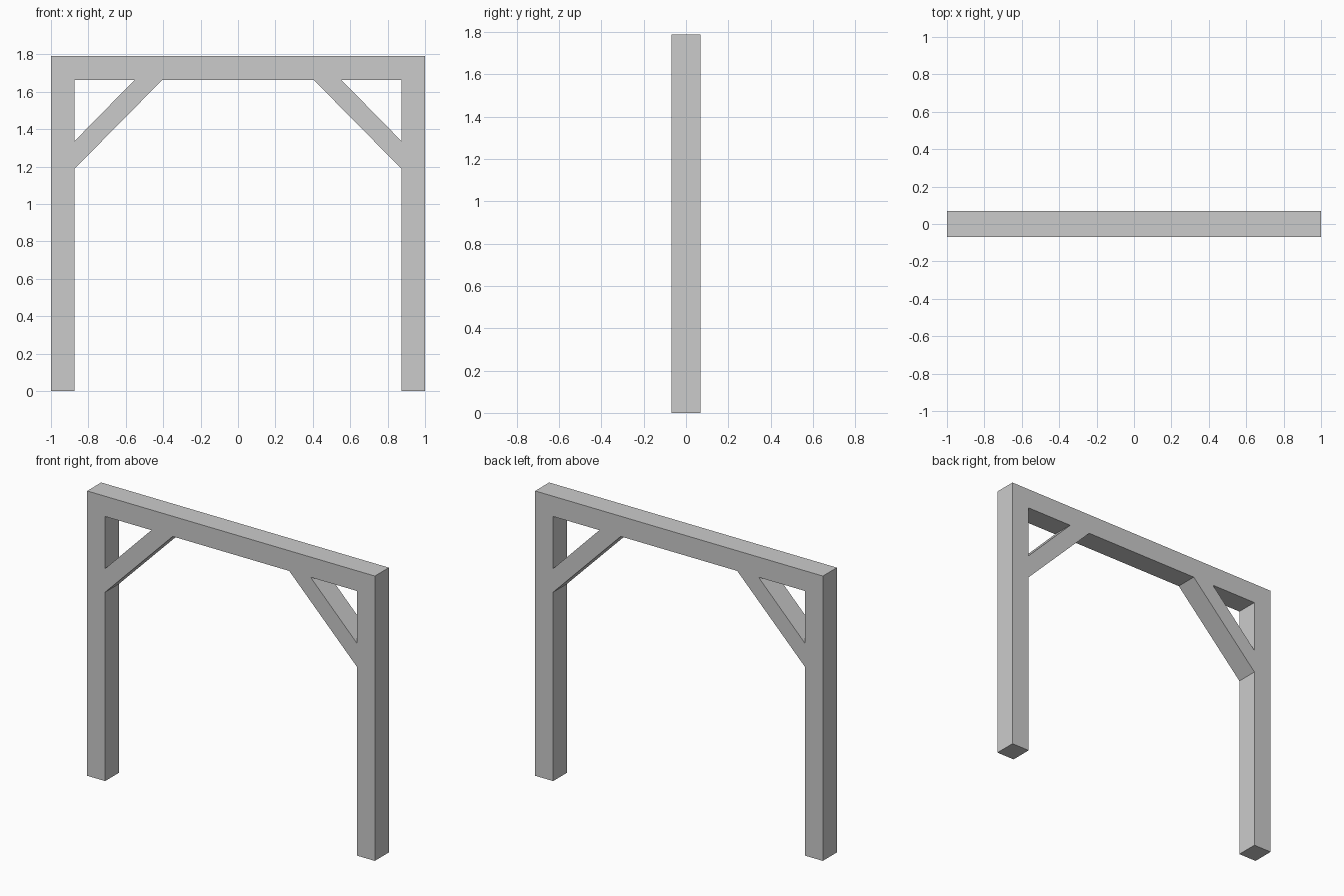
import bpy, bmesh

if "Cube" in bpy.data.objects:
    bpy.data.objects.remove(bpy.data.objects["Cube"])

HALF_W, TOP, DEPTH = 1.0, 1.79, 0.139
POST_IN, BEAM_BOTTOM = 0.875, 1.663


def prism(name, profile):
    """Extrude an x-z profile through the frame's depth."""
    bm = bmesh.new()
    face = bm.faces.new([bm.verts.new((x, -DEPTH / 2, z)) for x, z in profile])
    ext = bmesh.ops.extrude_face_region(bm, geom=[face])
    moved = [v for v in ext["geom"] if isinstance(v, bmesh.types.BMVert)]
    bmesh.ops.translate(bm, verts=moved, vec=(0, DEPTH, 0))
    bmesh.ops.recalc_face_normals(bm, faces=bm.faces)
    mesh = bpy.data.meshes.new(name)
    bm.to_mesh(mesh)
    bm.free()
    obj = bpy.data.objects.new(name, mesh)
    bpy.context.collection.objects.link(obj)
    return obj


# Top beam across the full width
prism("top_beam", [(-HALF_W, BEAM_BOTTOM), (HALF_W, BEAM_BOTTOM),
                   (HALF_W, TOP), (-HALF_W, TOP)])

for side, s in (("left", -1), ("right", 1)):
    # Upright post under each end of the beam
    prism(side + "_post", [(s * POST_IN, 0), (s * HALF_W, 0),
                           (s * HALF_W, BEAM_BOTTOM), (s * POST_IN, BEAM_BOTTOM)])
    # Diagonal brace with ends cut to meet the post and the beam
    prism(side + "_brace", [(s * POST_IN, 1.187), (s * POST_IN, 1.335),
                            (s * 0.553, BEAM_BOTTOM), (s * 0.405, BEAM_BOTTOM)])
